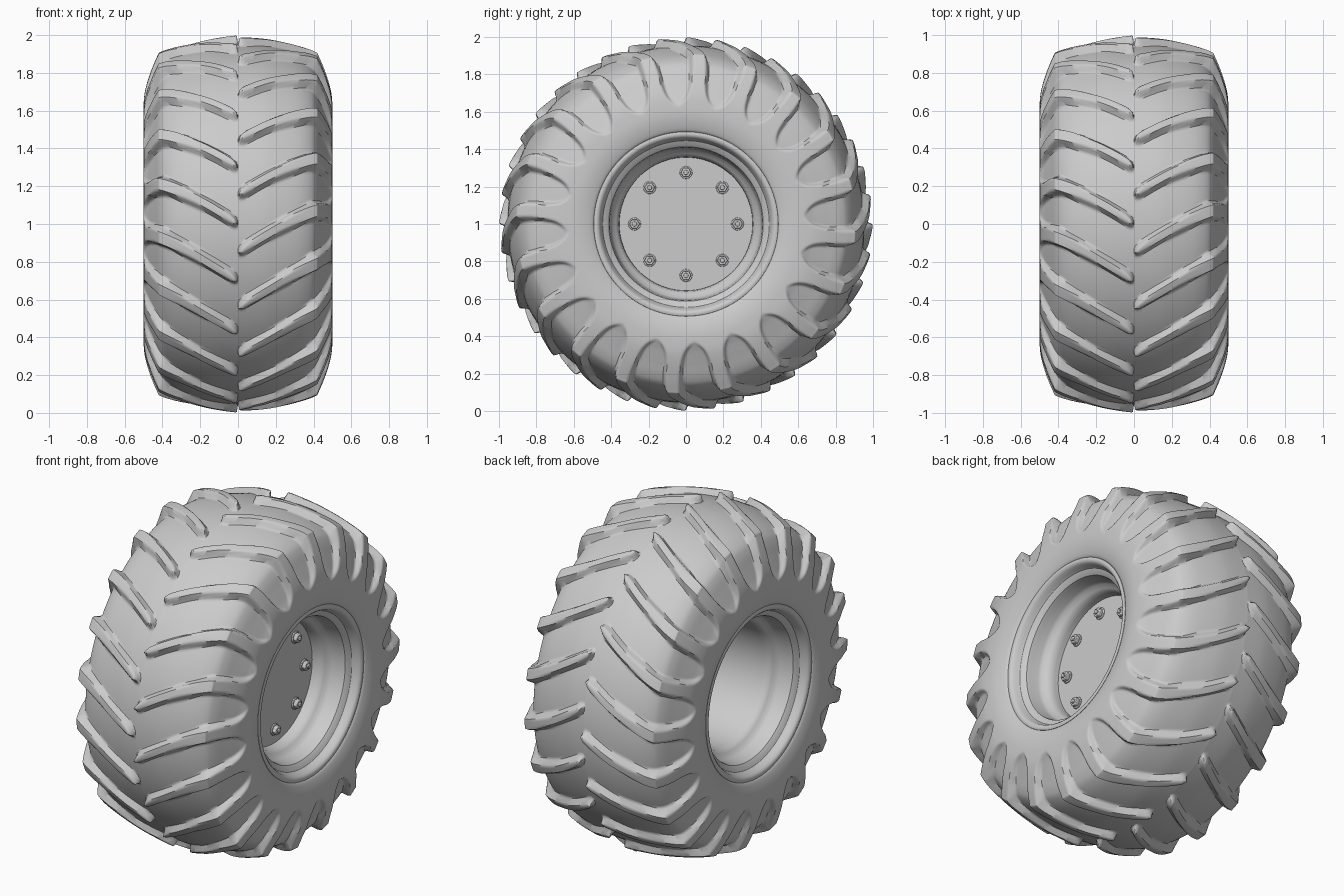
import bpy, bmesh, math

if "Cube" in bpy.data.objects:
    bpy.data.objects.remove(bpy.data.objects["Cube"])

CZ = 1.0                 # axle height
LUGS = 20                # lugs per side
COLS = 28                # mesh columns per lug pitch
PITCH = 2 * math.pi / LUGS


def ring_point(x, r, phi):
    return (x, -r * math.cos(phi), CZ + r * math.sin(phi))


def make_object(name, verts, faces, angle):
    mesh = bpy.data.meshes.new(name)
    mesh.from_pydata(verts, [], faces)
    bm = bmesh.new()
    bm.from_mesh(mesh)
    bmesh.ops.remove_doubles(bm, verts=bm.verts, dist=1e-5)
    bmesh.ops.recalc_face_normals(bm, faces=bm.faces)
    bm.to_mesh(mesh)
    bm.free()
    ob = bpy.data.objects.new(name, mesh)
    bpy.context.collection.objects.link(ob)
    bpy.ops.object.select_all(action='DESELECT')
    ob.select_set(True)
    bpy.context.view_layer.objects.active = ob
    bpy.ops.object.shade_smooth_by_angle(angle=math.radians(angle))
    return ob


def grid_faces(rows, cols, base=0):
    return [(base + i * cols + j, base + i * cols + (j + 1) % cols,
             base + (i + 1) * cols + (j + 1) % cols, base + (i + 1) * cols + j)
            for i in range(rows - 1) for j in range(cols)]


def spline(pts, u):
    i = min(int(u), len(pts) - 2)
    t = u - i
    p = [pts[max(0, min(len(pts) - 1, k))] for k in (i - 1, i, i + 1, i + 2)]
    return [0.5 * (2 * b + (c - a) * t + (2 * a - 5 * b + 4 * c - d) * t * t
                   + (3 * b - a - 3 * c + d) * t ** 3) for a, b, c, d in zip(*p)]


# Half profiles (x, radius): crest of the lugs and floor between them
SIDE = [(.5, .625), (.498, .57), (.487, .52), (.472, .492), (.44, .485)]
CREST = [(0, .999), (.15, .98), (.3, .948), (.405, .914), (.428, .888), (.468, .79), (.493, .70)] + SIDE
FLOOR = [(0, .955), (.15, .945), (.3, .908), (.38, .868), (.415, .825), (.445, .755), (.474, .685)] + SIDE
STEPS = [14, 8, 8, 5, 5, 7, 7, 7, 4, 4, 2]
US = [i + k / n for i, n in enumerate(STEPS) for k in range(n)] + [len(STEPS)]


def lug_half_width(u, x, r):
    w = .040 + .018 * min(x / .42, 1)
    if x < .04:                                   # rounded tip at the centre line
        w *= math.sqrt(max(0, 1 - (1 - x / .04) ** 2))
    if u > 4.6:                                   # rounded pocket end on the sidewall
        half = r * PITCH / 2
        t = min((u - 4.6) / 2.4, 1)
        w = half - (half - w) * math.sqrt(1 - t ** 3) + .04 * t ** 4
    return w


# Tyre: both halves, lugs staggered by half a pitch
n = LUGS * COLS
verts, faces = [], []
for sx, offset in ((-1, 0), (1, PITCH / 2)):
    base = len(verts)
    for u in US:
        cx, cr = spline(CREST, u)
        fx, fr = spline(FLOOR, u)
        sweep = math.radians(14) * (1 - (1 - min(max(cx, 0) / .45, 1)) ** 1.25)
        w = lug_half_width(u, cx, cr)
        for j in range(n):
            a = (j % COLS) / COLS
            d = min(a, 1 - a) * PITCH * cr
            m = min(max((w - d) / .026, 0), 1)
            m = m * m * (3 - 2 * m)
            verts.append(ring_point(sx * (fx + (cx - fx) * m), fr + (cr - fr) * m,
                                    j * PITCH / COLS + offset + sweep))
    faces += grid_faces(len(US), n, base)
make_object("tyre", verts, faces, 45)


def lathe(name, profile, seg=96, angle=35):
    v = [ring_point(x, r, 2 * math.pi * j / seg) for x, r in profile for j in range(seg)]
    return make_object(name, v, grid_faces(len(profile), seg), angle)


# Rim: flanges, stepped bead seats and open barrel
half = [(.44, .487), (.465, .496), (.475, .493), (.479, .482), (.476, .47), (.466, .46),
        (.445, .453), (.43, .445), (.42, .425), (.41, .413), (.39, .408), (.34, .402),
        (.32, .395), (.305, .375), (.29, .362), (.26, .356)]
lathe("rim", half + [(-x, r) for x, r in reversed(half)])

# Hub disc closing the barrel near the outer side
lathe("hub_disc", [(.20, .0), (.20, .357), (.235, .357), (.235, .0)])


# Wheel nuts: washer, hexagonal nut and stud
def cylinder(name, x0, x1, r, y, z, sides, bevel):
    bpy.ops.mesh.primitive_cylinder_add(vertices=sides, radius=r, depth=x1 - x0,
                                        location=((x0 + x1) / 2, y, z),
                                        rotation=(0, math.pi / 2, 0))
    ob = bpy.context.object
    ob.name = name
    mod = ob.modifiers.new("bevel", 'BEVEL')
    mod.width = bevel
    mod.segments = 2
    bpy.ops.object.shade_smooth_by_angle(angle=math.radians(30))


for k in range(8):
    a = k * math.pi / 4
    y, z = .275 * math.cos(a), CZ + .275 * math.sin(a)
    cylinder("nut_washer", .23, .243, .034, y, z, 20, .003)
    cylinder("wheel_nut", .24, .265, .028, y, z, 6, .004)
    cylinder("stud", .26, .274, .013, y, z, 12, .003)
